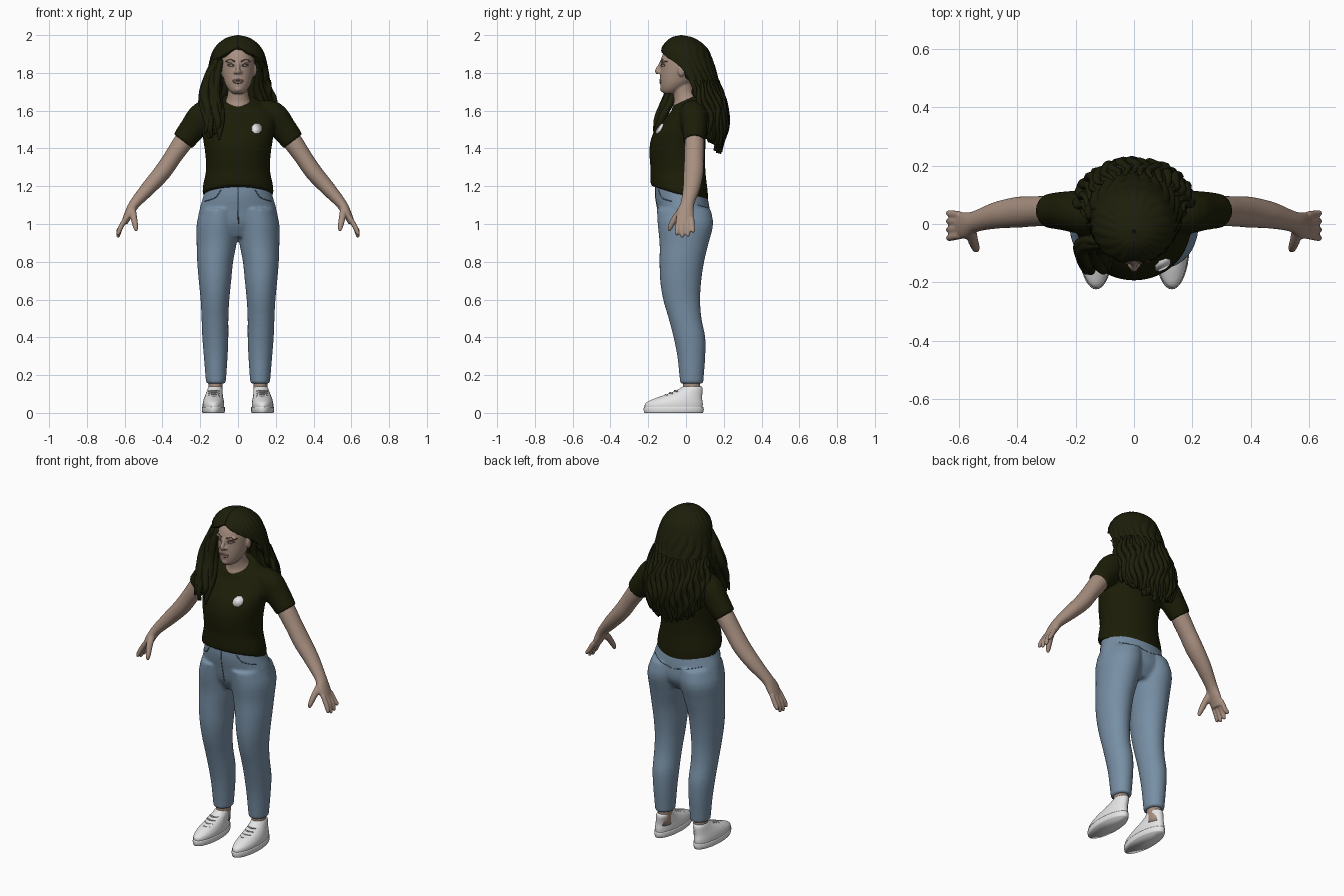
import bpy, bmesh, math, random
from math import sin, cos, pi, radians
from mathutils import Vector, Matrix
from mathutils.bvhtree import BVHTree

random.seed(4)
if "Cube" in bpy.data.objects:
    bpy.data.objects.remove(bpy.data.objects["Cube"])


def material(name, *rgb):
    m = bpy.data.materials.new(name)
    m.use_nodes = True
    m.diffuse_color = (*rgb, 1)
    m.node_tree.nodes["Principled BSDF"].inputs["Base Color"].default_value = (*rgb, 1)
    return m


SKIN = material("skin", .39, .275, .215)
FEATURE = material("face_shadow", .16, .10, .08)
LIP = material("lip", .31, .18, .15)
HAIR = material("dark_hair", .012, .013, .003)
SHIRT = material("dark_olive_cloth", .011, .012, .002)
DENIM = material("denim", .185, .275, .375)
SEAM = material("denim_seam", .09, .14, .20)
WHITE = material("white", .78, .78, .79)
GREY = material("light_grey", .50, .50, .51)


def sample(rows, t):
    """Smooth interpolation of rows keyed by their first number."""
    t = min(max(t, rows[0][0]), rows[-1][0])
    i = max(k for k in range(len(rows) - 1) if rows[k][0] <= t)
    a, b = rows[i], rows[i + 1]
    h = b[0] - a[0]
    u = (t - a[0]) / h

    def slope(k, c):
        p, q = rows[max(k - 1, 0)], rows[min(k + 1, len(rows) - 1)]
        return (q[c] - p[c]) / (q[0] - p[0]) * h
    return [a[c] * (1 + 2 * u) * (1 - u) ** 2 + b[c] * u * u * (3 - 2 * u)
            + slope(i, c) * u * (1 - u) ** 2 - slope(i + 1, c) * u * u * (1 - u)
            for c in range(1, len(a))]


def bridge(bm, rings):
    loops = [[bm.verts.new(p) for p in ring] for ring in rings]
    n = len(loops[0])
    for a, b in zip(loops, loops[1:]):
        for i in range(n):
            bm.faces.new((a[i], a[(i + 1) % n], b[(i + 1) % n], b[i]))
    bm.faces.new(loops[0][::-1])
    bm.faces.new(loops[-1])


def stack(bm, rows, side=1, sides=40, levels=28):
    """Horizontal ellipses: z, centre x, centre y, x radius, y radius, tilt."""
    rings = []
    for k in range(levels + 1):
        z = rows[0][0] + (rows[-1][0] - rows[0][0]) * k / levels
        cx, cy, rx, ry, tilt = sample(rows, z)
        angles = [2 * pi * i / sides for i in range(sides)]
        rings.append([(side * cx + rx * cos(a), cy + ry * sin(a), z + tilt * ry * sin(a))
                      for a in angles])
    bridge(bm, rings)


def limb(bm, points, side=1, sides=12, steps=4):
    """Tube along a smooth path: x, y, z, radius, depth ratio."""
    rows = [(i, *p) for i, p in enumerate(points)]
    total = (len(rows) - 1) * steps
    rings = []
    for k in range(total + 1):
        t = k / steps
        x, y, z, r, flat = sample(rows, t)
        along = Vector(sample(rows, t + .05)[:3]) - Vector(sample(rows, t - .05)[:3])
        u = along.cross(Vector((0, 1, 0))).normalized()
        v = u.cross(along).normalized()
        ring = []
        for i in range(sides):
            a = 2 * pi * i / sides
            p = Vector((x, y, z)) + u * r * cos(a) + v * r * flat * sin(a)
            ring.append((side * p.x, p.y, p.z))
        rings.append(ring)
    bridge(bm, rings)


def ball(bm, centre, radii):
    bmesh.ops.create_uvsphere(bm, u_segments=16, v_segments=10, radius=1,
                              matrix=Matrix.Translation(centre) @ Matrix.Diagonal((*radii, 1)))


def make(name, bm, mat, voxel=0, smooth=4, mirror=False, fix=True):
    if fix:
        bmesh.ops.recalc_face_normals(bm, faces=bm.faces[:])
    for f in bm.faces:
        f.smooth = True
    mesh = bpy.data.meshes.new(name)
    bm.to_mesh(mesh)
    bm.free()
    mesh.materials.append(mat)
    ob = bpy.data.objects.new(name, mesh)
    bpy.context.collection.objects.link(ob)
    if voxel:
        m = ob.modifiers.new("blend", 'REMESH')
        m.mode, m.voxel_size, m.use_smooth_shade = 'VOXEL', voxel, True
        m = ob.modifiers.new("soften", 'SMOOTH')
        m.factor, m.iterations = .5, smooth
    if mirror:
        ob.modifiers.new("both_sides", 'MIRROR')
    return ob


def surface(ob):
    tree = BVHTree.FromObject(ob, bpy.context.evaluated_depsgraph_get())

    def hit(x, z, face=-1):
        p = tree.ray_cast(Vector((x, face * 2, z)), Vector((0, -face, 0)))[0]
        return p if p else Vector((x, 0, z))
    return hit


def strip(name, hit, points, r, mat, face=-1):
    """Thin line laid on a surface, through x, z points."""
    bm = bmesh.new()
    rows = [(i, *p) for i, p in enumerate(points)]
    path = [sample(rows, i / 4) for i in range(4 * len(rows) - 3)]
    limb(bm, [(*hit(x, z, face), r, .8) for x, z in path], sides=6, steps=1)
    return make(name, bm, mat)


# Jeans: pelvis blended with two tapered legs
bm = bmesh.new()
stack(bm, [(.93, 0, -.005, .17, .09, 0), (1, 0, -.004, .212, .13, 0), (1.08, 0, -.013, .203, .138, 0),
           (1.15, 0, -.025, .183, .138, 0), (1.22, 0, -.03, .172, .132, 0)])
leg = [(.155, .117, .03, .052, .061, 0), (.3, .118, .028, .063, .074, 0), (.4, .12, .018, .069, .084, 0),
       (.5, .122, -.005, .071, .087, 0), (.6, .122, -.023, .076, .098, 0), (.7, .122, -.028, .086, .109, 0),
       (.8, .121, -.022, .095, .118, 0), (.9, .113, -.01, .106, .13, 0), (1, .106, -.003, .113, .147, 0),
       (1.08, .09, -.012, .105, .142, 0)]
for s in (-1, 1):
    stack(bm, leg, s)
jeans = make("jeans", bm, DENIM, .009)
on_jeans = surface(jeans)
strip("fly_seam", on_jeans, [(0, 1.2), (0, 1.1), (.002, 1)], .003, SEAM)
for s in (-1, 1):
    strip("front_pocket_seam", on_jeans, [(s * .09, 1.18), (s * .12, 1.14), (s * .175, 1.12)], .003, SEAM)
    strip("back_yoke_seam", on_jeans, [(s * .01, 1.07), (s * .09, 1.085), (s * .16, 1.1)], .002, SEAM, 1)

# Shirt: torso with tilted hem and neckline, plus sleeves
bm = bmesh.new()
stack(bm, [(1.155, 0, -.035, .188, .152, -.32), (1.2, 0, -.036, .186, .152, -.25), (1.28, 0, -.042, .17, .146, -.1),
           (1.36, 0, -.046, .172, .147, 0), (1.43, 0, -.043, .182, .147, 0), (1.5, 0, -.03, .192, .134, 0),
           (1.57, 0, 0, .195, .112, .1), (1.62, 0, .012, .165, .09, .25), (1.66, 0, .008, .085, .08, .45)])
for s in (-1, 1):
    limb(bm, [(.1, .03, 1.585, .065, 1), (.18, .04, 1.575, .077, .95), (.24, .045, 1.505, .07, .95),
              (.292, .045, 1.438, .062, .95)], s, 24)
shirt = make("shirt", bm, SHIRT, .009)

# Chest badge: thin octagonal plate
on_shirt = surface(shirt)
bm = bmesh.new()
corners = [on_shirt(.1 + .028 * cos(a), 1.507 + .028 * sin(a)) + Vector((0, -.006, 0))
           for a in [pi / 8 + pi * i / 4 for i in range(8)]]
bm.faces.new([bm.verts.new(p) for p in corners])
badge = make("chest_badge", bm, WHITE, fix=False)
badge.modifiers.new("thickness", 'SOLIDIFY').thickness = .007

# Arms with palm, fingers and thumb
bm = bmesh.new()
limb(bm, [(.24, .045, 1.505, .05, 1), (.29, .045, 1.435, .052, 1), (.345, .043, 1.355, .047, 1.1),
          (.4, .04, 1.275, .046, 1.15), (.47, .03, 1.195, .04, 1.15), (.545, .008, 1.11, .029, 1.25),
          (.575, -.004, 1.06, .024, 1.9), (.602, -.006, 1.005, .017, 2.5)], sides=20)
for y, drop in ((-.044, .012), (-.018, 0), (.009, .004), (.034, .025)):
    limb(bm, [(.595, y * .9, 1.03, .013, 1), (.622, y, .98, .0135, 1),
              (.634, y * 1.1, .94 + drop, .011, 1), (.636, y * 1.1, .928 + drop, .006, 1)])
limb(bm, [(.56, -.015, 1.085, .019, 1), (.552, -.055, 1.035, .018, 1), (.542, -.083, .985, .014, 1),
          (.54, -.09, .962, .007, 1)])
make("arms", bm, SKIN, .0055, 3, mirror=True)

# Ankles
bm = bmesh.new()
stack(bm, [(.07, .12, .03, .036, .046, 0), (.2, .117, .03, .038, .045, 0)], levels=4)
make("ankles", bm, SKIN, mirror=True)

# Shoes: upper, sole and laces
bm = bmesh.new()
stack(bm, [(.015, .13, -.065, .056, .152, 0), (.05, .13, -.063, .057, .153, 0), (.075, .129, -.042, .052, .128, 0),
           (.1, .126, -.006, .045, .093, 0), (.125, .122, .025, .04, .064, 0), (.14, .12, .032, .037, .053, 0)])
make("shoe_uppers", bm, WHITE, .007, 2, mirror=True)
bm = bmesh.new()
stack(bm, [(0, .13, -.065, .058, .155, 0), (.015, .13, -.065, .061, .159, 0),
           (.032, .13, -.065, .06, .158, 0)], levels=6)
make("shoe_soles", bm, WHITE, mirror=True)
bm = bmesh.new()
for y, z in ((-.135, .082), (-.11, .092), (-.085, .103), (-.06, .114)):
    limb(bm, [(.1, y + .014, z, .004, 1), (.127, y, z + .003, .005, 1), (.154, y + .014, z, .004, 1)], sides=6)
make("shoe_laces", bm, GREY, mirror=True)

# Head with neck, nose, ears, chin and lips
bm = bmesh.new()
stack(bm, [(1.69, 0, -.088, .026, .03, 0), (1.705, 0, -.08, .045, .05, 0), (1.74, 0, -.057, .067, .08, 0),
           (1.78, 0, -.04, .079, .098, 0), (1.82, 0, -.03, .085, .106, 0), (1.87, 0, -.025, .086, .108, 0),
           (1.92, 0, -.015, .08, .095, 0), (1.96, 0, -.01, .05, .06, 0), (1.975, 0, -.01, .02, .025, 0)])
limb(bm, [(0, .004, 1.59, .078, 1), (0, 0, 1.645, .068, 1), (0, -.012, 1.69, .055, 1), (0, -.025, 1.76, .054, 1)], sides=24)
limb(bm, [(0, -.128, 1.862, .009, 1), (0, -.14, 1.835, .01, 1), (0, -.152, 1.81, .013, 1),
          (0, -.145, 1.798, .012, 1)])
ball(bm, (0, -.118, 1.715), (.024, .02, .018))
for s in (-1, 1):
    ball(bm, (s * .014, -.139, 1.803), (.01, .012, .009))
    ball(bm, (s * .035, -.117, 1.862), (.03, .018, .009))
    ball(bm, (s * .088, -.025, 1.815), (.012, .02, .034))
head = make("head", bm, SKIN, .005, 3)
on_head = surface(head)
strip("upper_lip", on_head, [(-.027, 1.757), (0, 1.763), (.027, 1.757)], .005, LIP)
strip("lower_lip", on_head, [(-.023, 1.754), (0, 1.748), (.023, 1.754)], .006, LIP)
for s in (-1, 1):
    strip("eyebrow", on_head, [(s * .016, 1.861), (s * .042, 1.87), (s * .064, 1.86)], .0035, FEATURE)
    strip("upper_eyelid", on_head, [(s * .02, 1.839), (s * .036, 1.847), (s * .055, 1.84)], .003, FEATURE)
    strip("lower_eyelid", on_head, [(s * .022, 1.837), (s * .037, 1.833), (s * .053, 1.838)], .002, FEATURE)

# Hair envelope: z, centre y, x radius, y radius, half-angle of the face opening
ENVELOPE = [(1.36, .095, .13, .085, 105), (1.45, .092, .172, .112, 98), (1.55, .08, .188, .135, 94),
            (1.65, .05, .188, .153, 93), (1.75, .02, .17, .154, 90), (1.8, .012, .162, .149, 84),
            (1.85, .006, .152, .142, 66), (1.89, -.003, .143, .135, 38), (1.92, -.008, .131, .127, 14),
            (1.94, -.01, .118, .114, 0), (1.965, -.015, .093, .09, 0), (1.99, -.022, .05, .05, 0),
            (2, -.025, .003, .003, 0)]


def hair_point(angle, z):
    cy, rx, ry, _ = sample(ENVELOPE, z)
    wave = abs(sin(11 * angle + 1.6 * sin(z * 22 + 2 * angle)))
    k = 1 + (.03 + .09 * (2 - z)) * (wave - .6)
    return Vector((rx * k * sin(angle), cy - ry * k * cos(angle), z))


# Main hair: ridged shell, open over the face
bm = bmesh.new()
COLS, ROWS = 180, 56
grid = []
for j in range(ROWS + 1):
    row = []
    for i in range(COLS + 1):
        s = 2 * i / COLS - 1
        low = 1.37 + .03 * abs(sin(9 * s)) + .09 * s * s
        z = 2 - (2 - low) * (j / ROWS) ** 1.5
        opening = radians(max(0, sample(ENVELOPE, z)[3]))
        row.append(bm.verts.new(hair_point(pi + s * (pi - opening), z)))
    grid.append(row)
for a, b in zip(grid, grid[1:]):
    for i in range(COLS):
        bm.faces.new((a[i], b[i], b[i + 1], a[i + 1]))
hair = make("hair", bm, HAIR, fix=False)
m = hair.modifiers.new("thickness", 'SOLIDIFY')
m.thickness, m.offset = .03, -1

# Loose locks down the back
bm = bmesh.new()
for k in range(17):
    angle = radians(100 + 10 * k)
    tip = 1.36 + random.uniform(0, .05) + .08 * abs(k - 8) / 8
    path = []
    for i in range(8):
        p = hair_point(angle + .07 * sin(i * 1.7 + k), 1.76 + (tip - 1.76) * i / 7)
        path.append((*p, .004 + .016 * sin(pi * (i + .4) / 7.8), .8))
    limb(bm, path, sides=8)
make("back_locks", bm, HAIR)

# Locks falling forward over the right shoulder
bm = bmesh.new()
front = [(-.115, -.06, 1.87, .012), (-.143, -.068, 1.77, .021), (-.148, -.085, 1.67, .024),
         (-.145, -.122, 1.58, .022), (-.14, -.148, 1.5, .017), (-.14, -.152, 1.44, .004)]
for k in range(9):
    out = -.03 + .0095 * k
    lift = random.uniform(0, .05)
    limb(bm, [(x + out * min(1, .4 + i * .4) + .008 * sin(i * 2 + k), y + .012 * sin(k * 2.3 + i),
               z + lift * i / 5, r, .9) for i, (x, y, z, r) in enumerate(front)], sides=10, steps=6)
make("front_locks", bm, HAIR)
